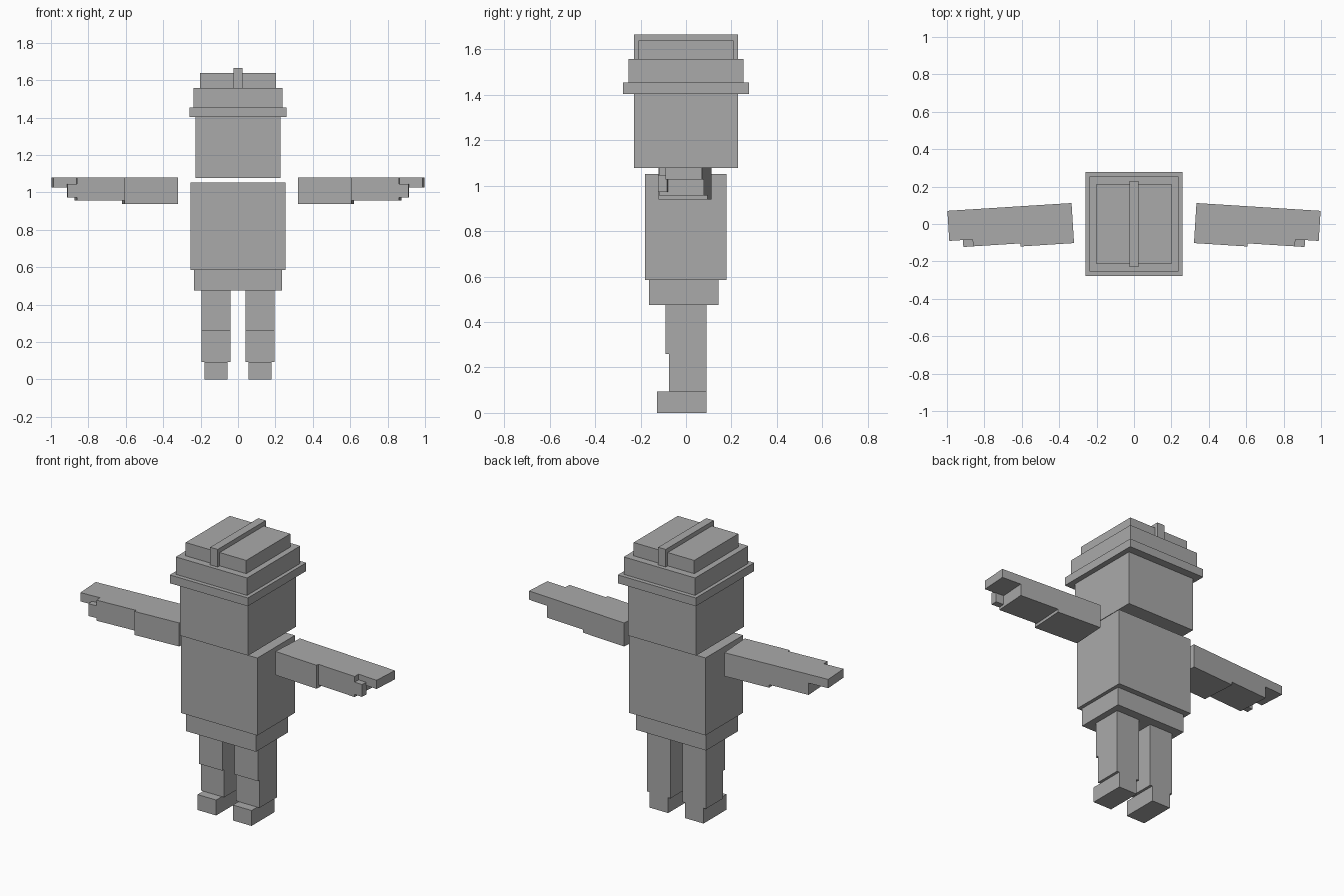
import bpy
import bmesh
import math
from mathutils import Matrix, Vector

if "Cube" in bpy.data.objects:
    bpy.data.objects.remove(bpy.data.objects["Cube"])

grey = bpy.data.materials.new("plain_grey")
grey.diffuse_color = (0.4, 0.4, 0.4, 1)
grey.use_nodes = True
grey.node_tree.nodes["Principled BSDF"].inputs["Base Color"].default_value = grey.diffuse_color


def box(name, x, y, z, matrix=Matrix()):
    """Box from (min, max) ranges, optionally moved by a matrix."""
    bm = bmesh.new()
    bmesh.ops.create_cube(bm, size=1)
    for v in bm.verts:
        v.co = matrix @ Vector([(a + b) / 2 + c * (b - a)
                                for c, (a, b) in zip(v.co, (x, y, z))])
    if matrix.determinant() < 0:
        bmesh.ops.reverse_faces(bm, faces=bm.faces[:])
    mesh = bpy.data.meshes.new(name)
    bm.to_mesh(mesh)
    bm.free()
    mesh.materials.append(grey)
    obj = bpy.data.objects.new(name, mesh)
    bpy.context.collection.objects.link(obj)


def centred(name, half_width, y, z):
    box(name, (-half_width, half_width), y, z)


# Head and stepped helmet
centred("head", 0.228, (-0.229, 0.229), (1.078, 1.403))
centred("helmet_brim", 0.26, (-0.278, 0.278), (1.403, 1.453))
centred("helmet_band", 0.238, (-0.253, 0.253), (1.453, 1.558))
centred("helmet_top", 0.202, (-0.21, 0.21), (1.558, 1.638))
centred("helmet_crest", 0.025, (-0.229, 0.229), (1.558, 1.664))

# Body
centred("torso", 0.255, (-0.18, 0.178), (0.585, 1.052))
centred("pelvis", 0.234, (-0.163, 0.143), (0.475, 0.585))

for side, s in (("left", -1), ("right", 1)):
    mirror = Matrix.Diagonal((s, 1, 1, 1))

    # Legs
    box(side + "_thigh", (0.04, 0.196), (-0.091, 0.09), (0.26, 0.475), mirror)
    box(side + "_shin", (0.04, 0.196), (-0.074, 0.09), (0.093, 0.26), mirror)
    box(side + "_foot", (0.056, 0.18), (-0.128, 0.09), (0, 0.093), mirror)

    # Arms, swept slightly forward from the rear shoulder corner
    arm = (mirror @ Matrix.Translation((0.334, 0.112, 0))
           @ Matrix.Rotation(math.radians(-3.6), 4, 'Z'))
    box(side + "_upper_arm", (0, 0.287), (-0.2145, 0), (0.938, 1.08), arm)
    box(side + "_forearm", (0.287, 0.54), (-0.198, 0), (0.956, 1.08), arm)
    box(side + "_hand", (0.54, 0.665), (-0.161, 0), (1.027, 1.08), arm)
    box(side + "_thumb", (0.54, 0.592), (-0.198, -0.158), (0.972, 1.046), arm)
